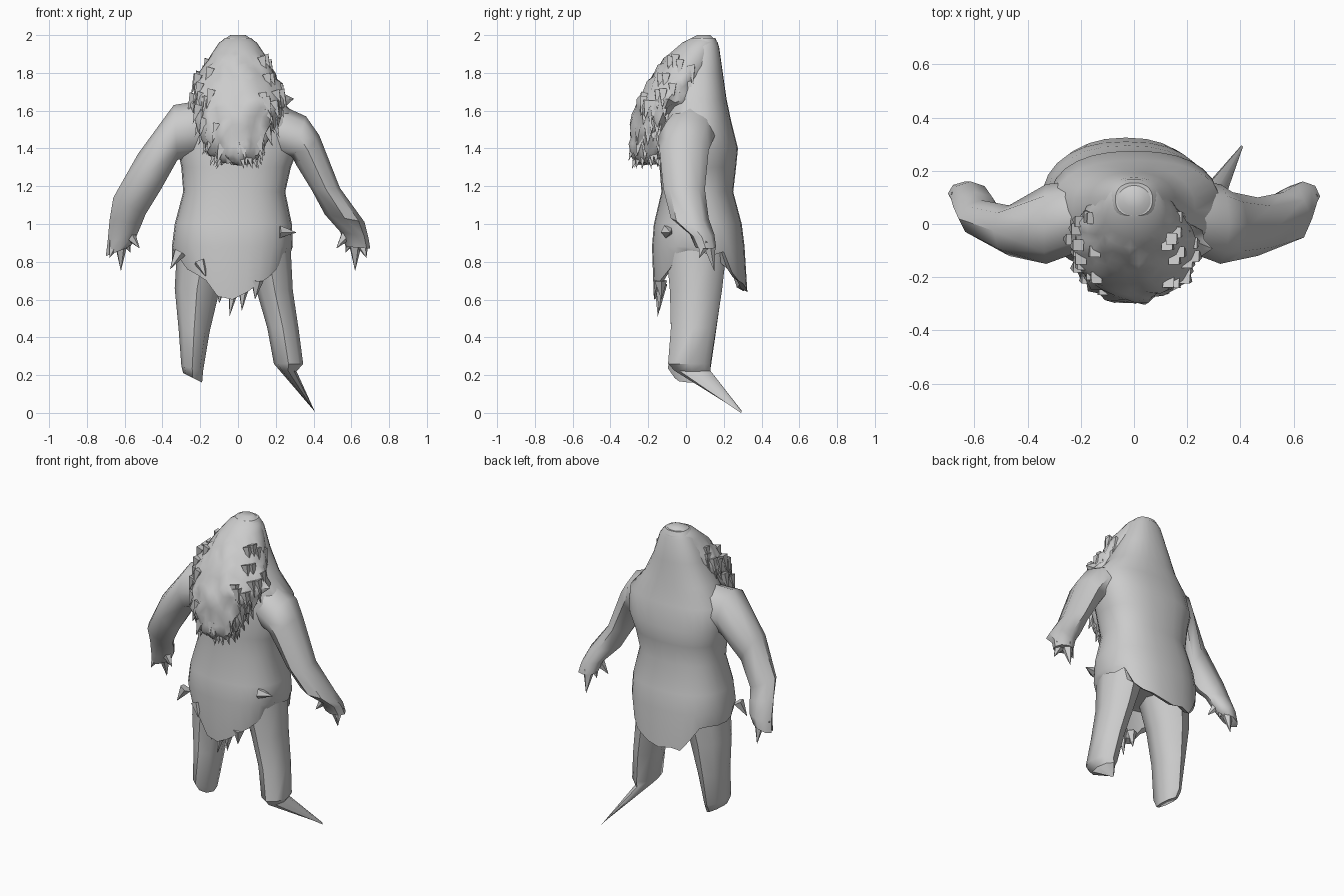
import bpy, bmesh, math, random
from mathutils import Vector

random.seed(4)


def finish(bm, name, angle=40):
    bmesh.ops.recalc_face_normals(bm, faces=bm.faces)
    me = bpy.data.meshes.new(name)
    bm.to_mesh(me)
    bm.free()
    ob = bpy.data.objects.new(name, me)
    bpy.context.collection.objects.link(ob)
    bpy.ops.object.select_all(action='DESELECT')
    ob.select_set(True)
    bpy.context.view_layer.objects.active = ob
    bpy.ops.object.shade_smooth_by_angle(angle=math.radians(angle))
    return ob


def ring_points(ring, n, power=1.0):
    # ring: two opposite (x, z) points plus front and back y; power < 1 is boxier
    x0, z0, x1, z1, yf, yb = ring
    pts = []
    for i in range(n):
        a = 2 * math.pi * i / n
        c, s = [math.copysign(abs(v) ** power, v) for v in (math.cos(a), math.sin(a))]
        t = 0.5 + 0.5 * c
        pts.append(Vector((x0 + (x1 - x0) * t,
                           (yf + yb) / 2 + (yb - yf) / 2 * s,
                           z0 + (z1 - z0) * t)))
    return pts


def loft(bm, loops, caps=(True, True)):
    rows = [[bm.verts.new(p) for p in lp] for lp in loops]
    n = len(rows[0])
    for a, b in zip(rows, rows[1:]):
        for i in range(n):
            j = (i + 1) % n
            bm.faces.new((a[i], a[j], b[j], b[i]))
    if caps[0]:
        bm.faces.new(rows[0])
    if caps[1]:
        bm.faces.new(rows[-1])


def limb(name, rings, n=8):
    bm = bmesh.new()
    loft(bm, [ring_points(r, n) for r in rings])
    return finish(bm, name, 50)


def spike(bm, base, tip, r, n=4):
    base, tip = Vector(base), Vector(tip)
    d = (tip - base).normalized()
    u = d.orthogonal().normalized()
    v = d.cross(u)
    ring = [bm.verts.new(base + r * (u * math.cos(k * 2 * math.pi / n) + v * math.sin(k * 2 * math.pi / n)))
            for k in range(n)]
    t = bm.verts.new(tip)
    for k in range(n):
        bm.faces.new((ring[k], ring[(k + 1) % n], t))
    bm.faces.new(ring)


def level(z, x0, x1, yf, yb):
    return (x0, z, x1, z, yf, yb)


# Body shell: hood and torso flowing into a ragged waist cloth
N = 28
body = [ring_points(level(*r), N, 0.85) for r in (
    (1.985, -0.07, 0.07, 0.03, 0.155), (1.94, -0.11, 0.11, -0.02, 0.175),
    (1.80, -0.17, 0.16, -0.07, 0.195), (1.66, -0.23, 0.23, -0.11, 0.215),
    (1.54, -0.31, 0.33, -0.13, 0.24), (1.40, -0.32, 0.32, -0.13, 0.275),
    (1.30, -0.30, 0.28, -0.14, 0.265), (1.17, -0.29, 0.25, -0.13, 0.25),
    (1.00, -0.335, 0.285, -0.17, 0.295), (0.88, -0.35, 0.29, -0.18, 0.31))]
hem, inner = [], []
for i, p in enumerate(ring_points(level(0.78, -0.35, 0.28, -0.17, 0.325), N, 0.85)):
    s = abs(math.sin(2 * math.pi * i / N))
    p.z = 0.82 - 0.18 * s ** 4 - random.choice((0, 0.02, 0.04, 0.06)) * (0.5 + 0.5 * s)
    p.x *= 1 - 0.12 * s
    if p.x > 0.22:
        p.z += 0.04
    hem.append(p)
    inner.append(Vector((p.x * 0.93, 0.07 + (p.y - 0.07) * 0.85, p.z + 0.02)))
crotch = ring_points(level(0.82, -0.30, 0.25, -0.12, 0.26), N)
bm = bmesh.new()
loft(bm, body + [hem, inner, crotch])
finish(bm, "body_and_waist_cloth")

# Small torn flaps on the cloth
bm = bmesh.new()
for base, tip in (((0.22, -0.10, 0.96), (0.31, -0.08, 0.955)),
                  ((-0.31, -0.10, 0.85), (-0.36, -0.12, 0.76)),
                  ((-0.20, -0.14, 0.80), (-0.17, -0.17, 0.72)),
                  ((-0.02, -0.135, 0.68), (-0.045, -0.15, 0.51)),
                  ((0.03, -0.135, 0.68), (0.02, -0.14, 0.54)),
                  ((-0.09, -0.135, 0.68), (-0.10, -0.13, 0.58)),
                  ((0.10, -0.135, 0.70), (0.09, -0.13, 0.60))):
    spike(bm, base, tip, 0.035, 5)
finish(bm, "torn_flaps")

# Arms, slightly different on each side, ending in palms
limb("left_arm", [
    (-0.12, 1.36, -0.16, 1.66, -0.08, 0.17), (-0.32, 1.34, -0.34, 1.63, -0.15, 0.15),
    (-0.41, 1.18, -0.53, 1.37, -0.12, 0.07), (-0.49, 1.05, -0.66, 1.14, -0.05, 0.09),
    (-0.51, 1.00, -0.68, 1.02, 0.01, 0.12), (-0.54, 0.93, -0.69, 0.91, 0.04, 0.16),
    (-0.57, 0.88, -0.70, 0.83, 0.07, 0.16)])
limb("right_arm", [
    (0.12, 1.36, 0.16, 1.66, -0.08, 0.17), (0.29, 1.35, 0.36, 1.57, -0.15, 0.15),
    (0.31, 1.31, 0.43, 1.47, -0.14, 0.12),
    (0.39, 1.18, 0.54, 1.19, -0.12, 0.10), (0.46, 1.05, 0.67, 1.01, -0.08, 0.12),
    (0.54, 0.96, 0.69, 0.93, 0.02, 0.15), (0.57, 0.88, 0.70, 0.87, 0.05, 0.16)])

# Pointed fingers
bm = bmesh.new()
for s in (-1, 1):
    for base, tip in (((0.655, 0.10, 0.90), (0.68, 0.07, 0.82)),
                      ((0.62, 0.12, 0.90), (0.62, 0.15, 0.75)),
                      ((0.60, 0.10, 0.92), (0.57, 0.11, 0.85)),
                      ((0.58, 0.08, 0.95), (0.52, 0.06, 0.87))):
        spike(bm, (s * base[0], *base[1:]), (s * tip[0], *tip[1:]), 0.038, 5)
finish(bm, "fingers")

# Legs: one stump, one ending in a long slanted point
limb("left_leg", [
    (-0.32, 0.92, -0.03, 0.88, -0.11, 0.22), (-0.335, 0.66, -0.10, 0.64, -0.085, 0.19),
    (-0.315, 0.45, -0.15, 0.43, -0.08, 0.16), (-0.30, 0.25, -0.185, 0.22, -0.095, 0.13),
    (-0.29, 0.21, -0.19, 0.16, -0.06, 0.10)])
limb("right_leg", [
    (0.275, 0.95, 0.02, 0.88, -0.11, 0.22), (0.29, 0.65, 0.10, 0.64, -0.085, 0.19),
    (0.32, 0.45, 0.155, 0.45, -0.08, 0.16), (0.345, 0.26, 0.19, 0.26, -0.095, 0.13),
    (0.31, 0.22, 0.22, 0.225, -0.06, 0.13), (0.41, 0.0, 0.40, 0.015, 0.285, 0.295)])

# Hair and beard mass: rings refined, then roughened into strands
hair = [level(*r) for r in (
    (1.32, -0.10, 0.08, -0.26, -0.15), (1.37, -0.15, 0.13, -0.295, -0.10),
    (1.47, -0.20, 0.17, -0.30, -0.05), (1.57, -0.23, 0.21, -0.285, 0.02),
    (1.65, -0.24, 0.27, -0.255, 0.07), (1.74, -0.24, 0.22, -0.21, 0.11),
    (1.83, -0.18, 0.18, -0.15, 0.14), (1.90, -0.14, 0.14, -0.09, 0.16),
    (1.96, -0.10, 0.10, -0.02, 0.17), (2.00, -0.04, 0.04, 0.06, 0.13))]
fine = []
for a, b in zip(hair, hair[1:]):
    fine += [a, tuple((u + v) / 2 for u, v in zip(a, b))]
fine.append(hair[-1])
M = 30
loops = [ring_points(r, M) for r in fine]
strand = [random.uniform(-1, 1) for _ in range(M)]
for lp, r in zip(loops, fine):
    cx, cy, z = (r[0] + r[2]) / 2, (r[4] + r[5]) / 2, r[1]
    rough = max(0.0, min(1.0, (1.90 - z) / 0.2))
    for i, p in enumerate(lp):
        face = 0.4 if p.y < cy and abs(p.x) < 0.09 and z > 1.55 else 1.0
        k = 1 + rough * face * (0.06 * strand[i] + random.uniform(-0.09, 0.07))
        p.x, p.y = cx + (p.x - cx) * k, max(-0.315, cy + (p.y - cy) * k)
        if z < 1.9:
            p.z = max(1.31, p.z + random.uniform(-0.015, 0.015))
bm = bmesh.new()
loft(bm, loops)
bmesh.ops.triangulate(bm, faces=bm.faces)
finish(bm, "hair_and_beard", 60)

# Loose locks lying along the sides of the hair and at the beard tip
bm = bmesh.new()
for lp, r in list(zip(loops, fine))[1:13]:
    for p in lp:
        if p.y < 0.06 and (abs(p.x) > 0.13 or p.z < 1.42) and random.random() < 0.4:
            c = Vector(((r[0] + r[2]) / 2, (r[4] + r[5]) / 2, p.z))
            out = (p - c).normalized()
            spike(bm, p - out * 0.025 + Vector((0, 0, 0.05)),
                  p + out * 0.008 - Vector((0, 0, min(0.05, p.z - 1.29))), 0.03, 4)
finish(bm, "hair_locks", 60)
